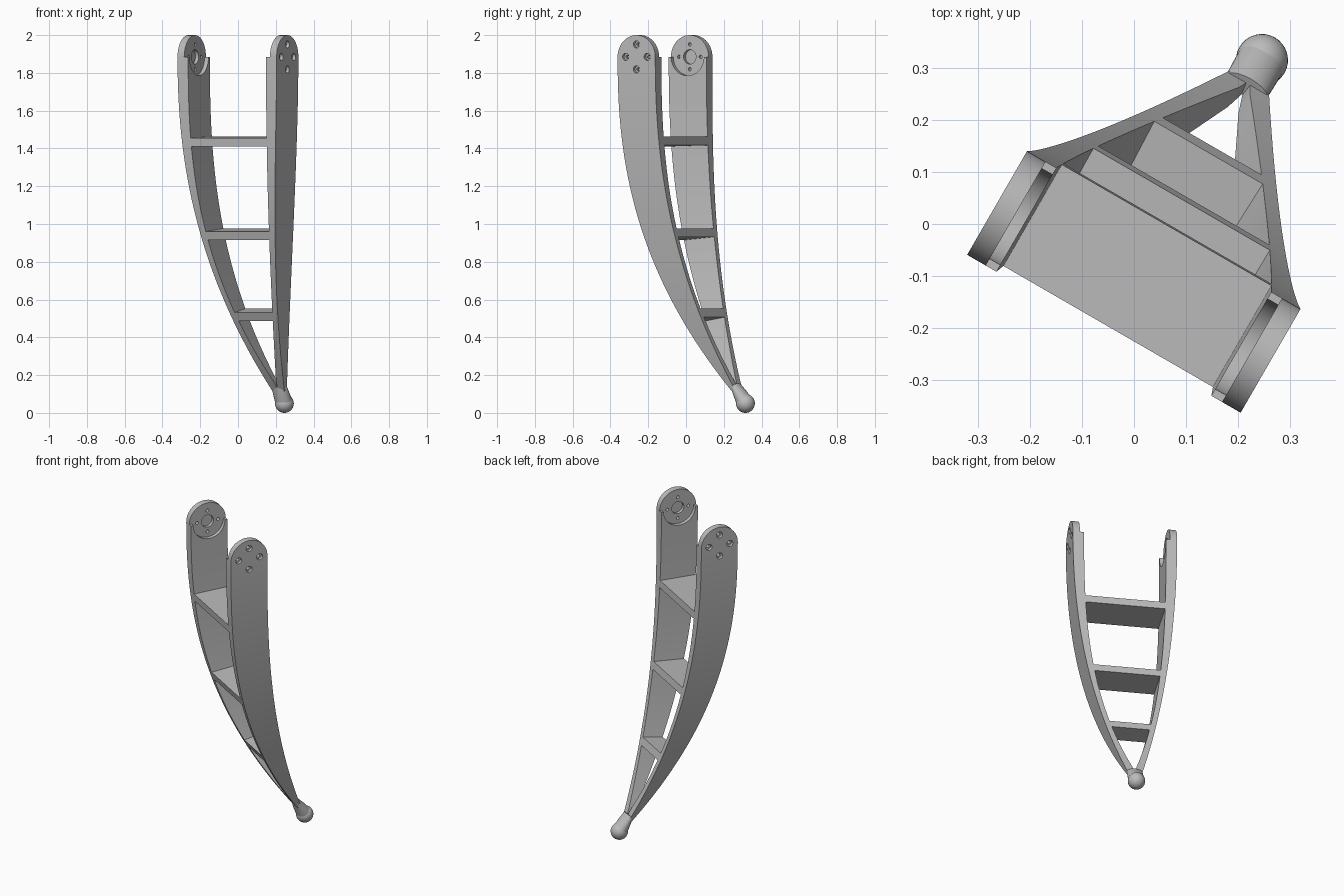
import bpy, bmesh, math
from math import sin, cos, pi, radians
from mathutils import Matrix, Vector

if "Cube" in bpy.data.objects:
    bpy.data.objects.remove(bpy.data.objects["Cube"], do_unlink=True)

# One grey for the whole part
grey = bpy.data.materials.new("light_grey")
grey.use_nodes = True
COLOUR = (0.5, 0.5, 0.5, 1)
grey.diffuse_color = COLOUR
grey.node_tree.nodes["Principled BSDF"].inputs["Base Color"].default_value = COLOUR

ZC, RAD = 1.885, 0.115          # centre and radius of the rounded arm end
VC = -0.0965                    # depth of that centre
BALL = Vector((0, 0.395, 0.05))
PLACE = Matrix.Translation((0.048, -0.0275, 0)) @ Matrix.Rotation(radians(-30), 4, 'Z')


def drop(z):
    return max(ZC - z, 0)


def outer(z):
    return 0.303 - 0.085 * drop(z) ** 2


def inner(z):
    return max(0.238 - 0.055 * drop(z) ** 2.65, 0)


def front(z):
    return VC - RAD + 0.132 * drop(z) ** 2.48


def back(z):
    return VC + RAD + 0.086 * drop(z) ** 2.4


def make(name, bm):
    bmesh.ops.recalc_face_normals(bm, faces=bm.faces[:])
    mesh = bpy.data.meshes.new(name)
    bm.to_mesh(mesh)
    bm.free()
    mesh.materials.append(grey)
    ob = bpy.data.objects.new(name, mesh)
    bpy.context.collection.objects.link(ob)
    ob.matrix_world = PLACE
    return ob


def loft(name, rings):
    """Closed skin through rings with equal point counts."""
    bm = bmesh.new()
    rows = [[bm.verts.new(p) for p in ring] for ring in rings]
    n = len(rows[0])
    for a, b in zip(rows, rows[1:]):
        for i in range(n):
            j = (i + 1) % n
            bm.faces.new((a[i], a[j], b[j], b[i]))
    bm.faces.new(rows[0])
    bm.faces.new(rows[-1])
    return make(name, bm)


def section(z, vf, vb):
    o, i = outer(z), inner(z)
    return [(o, vf, z), (o, vb, z), (i, vb, z), (i, vf, z)]


def pin(name, v, z, radius, x0, x1, sides=24):
    """Cylinder along the width axis."""
    ring = [(v + radius * cos(2 * pi * k / sides), z + radius * sin(2 * pi * k / sides))
            for k in range(sides)]
    return loft(name, [[(x, a, b) for a, b in ring] for x in (x0, x1)])


def activate(ob):
    bpy.ops.object.select_all(action='DESELECT')
    ob.select_set(True)
    bpy.context.view_layer.objects.active = ob


def smooth(ob):
    activate(ob)
    bpy.ops.object.shade_smooth_by_angle(angle=radians(30))


# Curved arm with a rounded top end
LOW, STEPS, ARC = 0.08, 36, 14
rings = []
for k in range(STEPS + 1):
    z = LOW + (ZC - LOW) * k / STEPS
    rings.append(section(z, front(z), back(z)))
for k in range(1, ARC + 1):
    a = radians(89) * k / ARC
    rings.append(section(ZC + RAD * sin(a), VC - RAD * cos(a), VC + RAD * cos(a)))
arms = loft("curved_arms", rings)

# Cutters: motor seat, centre bore, screw holes and their counterbores
SEAT = 0.262
outline = [(VC + 0.1 * cos(pi + pi * k / 32), ZC + 0.1 * sin(pi + pi * k / 32))
           for k in range(33)]
outline += [(VC + 0.15, ZC), (VC + 0.15, 2.1), (VC - 0.15, 2.1), (VC - 0.15, ZC)]
cutters = [loft("seat_cutter", [[(x, a, b) for a, b in outline] for x in (0.15, SEAT)]),
           pin("bore_cutter", VC, ZC, 0.038, 0.2, SEAT + 0.02, 32)]
for k in range(4):
    v, z = VC + 0.066 * cos(k * pi / 2), ZC + 0.066 * sin(k * pi / 2)
    cutters.append(pin("screw_cutter", v, z, 0.009, 0.2, 0.35, 16))
    cutters.append(pin("counterbore_cutter", v, z, 0.019, 0.285, 0.36))
for c in cutters:
    c.hide_render = True
    mod = arms.modifiers.new("cut", 'BOOLEAN')
    mod.operation, mod.solver, mod.object = 'DIFFERENCE', 'EXACT', c
mirror = arms.modifiers.new("mirror", 'MIRROR')
mirror.use_mirror_merge = False
activate(arms)
for mod in list(arms.modifiers):
    bpy.ops.object.modifier_apply(modifier=mod.name)
for c in cutters:
    bpy.data.objects.remove(c, do_unlink=True)
smooth(arms)

# Cross braces, tilted to follow the bend
for label, z, rise in (("upper", 1.411, 0.006), ("middle", 0.915, 0.017), ("lower", 0.487, 0.02)):
    corners = []
    for dz in (0, 0.045):
        zf, zb = z + dz, z + dz + rise
        corners += [(front(zf), zf), (back(zb), zb)]
    corners = [corners[i] for i in (0, 1, 3, 2)]
    loft(label + "_brace", [[(s * (inner(b) + 0.015), a, b) for a, b in corners]
                            for s in (-1, 1)])

# Neck blending the arm tips into the foot
across = Vector((0, 0.85, 0.53))
neck = []
for centre, rx, ry in ((BALL, 0.047, 0.045), (Vector((0, 0.36, 0.105)), 0.046, 0.033),
                       (Vector((0, 0.336, 0.145)), 0.045, 0.02)):
    neck.append([centre + Vector((rx * cos(t), 0, 0)) + across * ry * sin(t)
                 for t in (2 * pi * k / 32 for k in range(32))])
smooth(loft("foot_neck", neck))

# Ball foot
bm = bmesh.new()
bmesh.ops.create_uvsphere(bm, u_segments=32, v_segments=20, radius=0.05,
                          matrix=Matrix.Translation(BALL))
smooth(make("ball_foot", bm))
